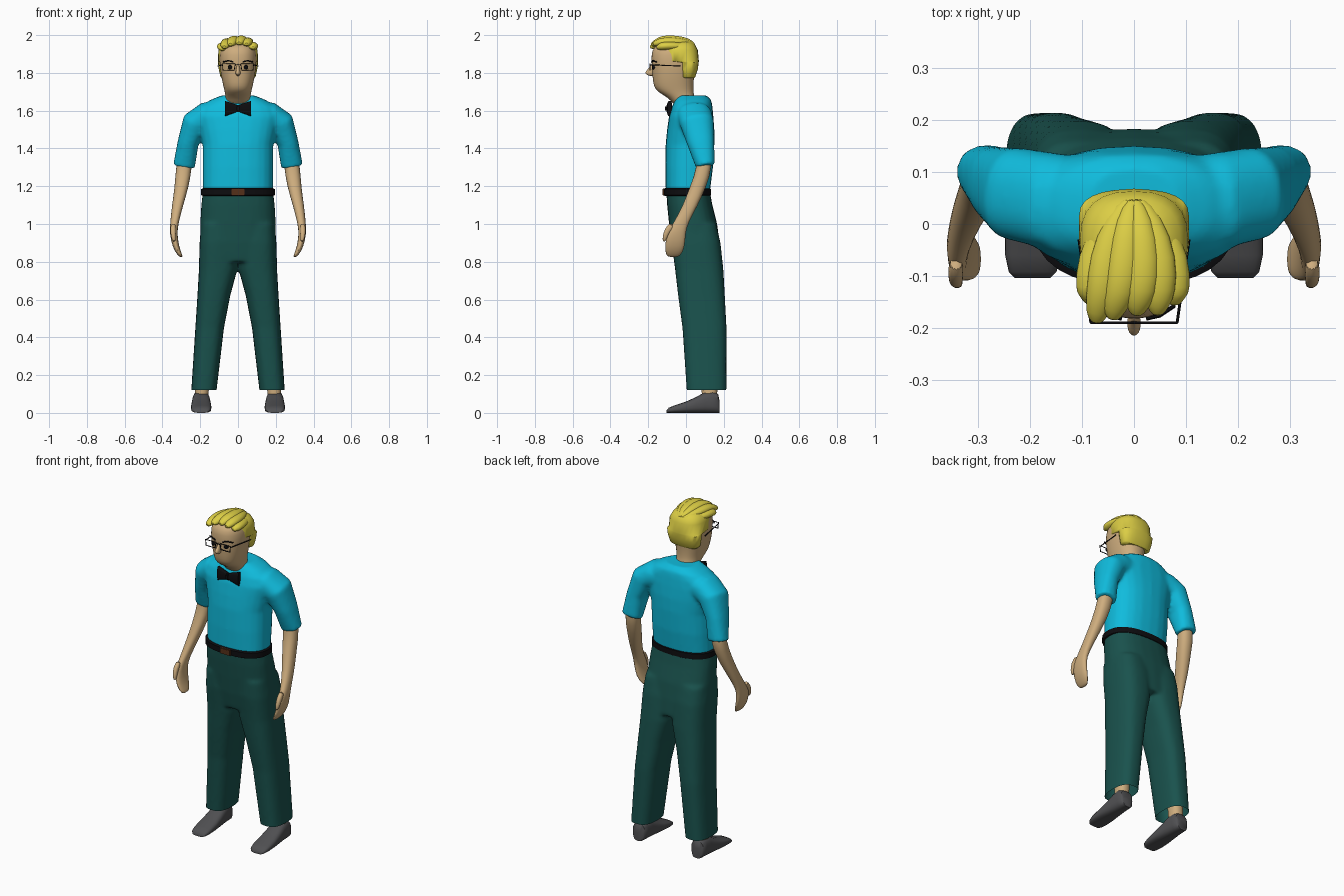
import bpy, bmesh, math
from mathutils import Vector

X, Y, Z = Vector((1, 0, 0)), Vector((0, 1, 0)), Vector((0, 0, 1))


def mat(name, rgb):
    m = bpy.data.materials.new(name)
    m.diffuse_color = (*rgb, 1)
    return m


SKIN = mat("skin", (0.62, 0.42, 0.21))
HAIR = mat("hair", (0.72, 0.62, 0.06))
SHIRT = mat("shirt", (0.005, 0.5, 0.72))
CLOTH = mat("trouser_cloth", (0.01, 0.085, 0.075))
BLACK = mat("black", (0.004, 0.004, 0.005))
BROWN = mat("buckle_brown", (0.09, 0.03, 0.01))
SHOE = mat("shoe_grey", (0.08, 0.08, 0.085))


def finish(name, bm, material, mirror=False, subsurf=0, angle=50):
    me = bpy.data.meshes.new(name)
    bmesh.ops.recalc_face_normals(bm, faces=bm.faces[:])
    for f in bm.faces:
        f.smooth = True
    bm.to_mesh(me)
    bm.free()
    me.set_sharp_from_angle(angle=math.radians(angle))
    me.materials.append(material)
    ob = bpy.data.objects.new(name, me)
    bpy.context.collection.objects.link(ob)
    if mirror:
        ob.modifiers.new("mirror", "MIRROR").use_mirror_merge = False
    if subsurf:
        s = ob.modifiers.new("subsurf", "SUBSURF")
        s.levels = s.render_levels = subsurf
    return ob


def absorb(objects):
    """Collect the evaluated surfaces of objects in one bmesh and remove the objects."""
    dg = bpy.context.evaluated_depsgraph_get()
    bm = bmesh.new()
    for ob in objects:
        me = bpy.data.meshes.new_from_object(ob.evaluated_get(dg))
        bm.from_mesh(me)
        bpy.data.meshes.remove(me)
    for ob in objects:
        bpy.data.objects.remove(ob)
    return bm


def loft(name, rings, material, axis=None, ref=X, e=2.3, n=24, **kw):
    """Bridge superellipse rings (x, y, z, a, b); a lies along ref.
    With no fixed axis the rings turn to follow the path."""
    bm = bmesh.new()
    pts = [Vector(r[:3]) for r in rings]
    loops = []
    for i, r in enumerate(rings):
        t = axis or (pts[min(i + 1, len(pts) - 1)] - pts[max(i - 1, 0)]).normalized()
        u = (ref - t * ref.dot(t)).normalized()
        v = t.cross(u)
        loop = []
        for k in range(n):
            c, s = math.cos(2 * math.pi * k / n), math.sin(2 * math.pi * k / n)
            c = math.copysign(abs(c) ** (2 / e), c)
            s = math.copysign(abs(s) ** (2 / e), s)
            loop.append(bm.verts.new(pts[i] + u * c * r[3] + v * s * r[4]))
        loops.append(loop)
    for p, q in zip(loops, loops[1:]):
        for k in range(n):
            bm.faces.new((p[k], p[(k + 1) % n], q[(k + 1) % n], q[k]))
    bm.faces.new(loops[0])
    bm.faces.new(loops[-1])
    return finish(name, bm, material, **kw)


def stack(name, levels, material, **kw):
    """Upright loft from (z, y_front, y_back, half_width)."""
    rings = [(0, (f + b) / 2, z, w, (b - f) / 2) for z, f, b, w in levels]
    return loft(name, rings, material, axis=Z, **kw)


def fuse(name, parts, material, voxel=0.011, cut_z=None):
    """Blend closed parts into one soft skin."""
    tmp = finish(name + "_raw", absorb(parts), material)
    r = tmp.modifiers.new("remesh", "REMESH")
    r.mode, r.voxel_size = "VOXEL", voxel
    s = tmp.modifiers.new("smooth", "SMOOTH")
    s.factor, s.iterations = 0.5, 6
    bm = absorb([tmp])
    if cut_z is not None:
        bmesh.ops.bisect_plane(bm, geom=bm.verts[:] + bm.edges[:] + bm.faces[:],
                               plane_co=(0, 0, cut_z), plane_no=Z, clear_inner=True)
    return finish(name, bm, material)


def wire(name, lines, radius, material, mirror=False):
    cu = bpy.data.curves.new(name, "CURVE")
    cu.dimensions, cu.bevel_depth, cu.bevel_resolution = "3D", radius, 1
    cu.use_fill_caps = True
    for pts, closed in lines:
        sp = cu.splines.new("POLY")
        sp.points.add(len(pts) - 1)
        for p, co in zip(sp.points, pts):
            p.co = (*co, 1)
        sp.use_cyclic_u = closed
    tmp = bpy.data.objects.new(name + "_curve", cu)
    bpy.context.collection.objects.link(tmp)
    return finish(name, absorb([tmp]), material, mirror=mirror)


def box(name, loc, size, material, bevel):
    bm = bmesh.new()
    bmesh.ops.create_cube(bm, size=1)
    bmesh.ops.scale(bm, vec=size, verts=bm.verts[:])
    bmesh.ops.bevel(bm, geom=bm.edges[:], offset=bevel, segments=2, affect="EDGES")
    bmesh.ops.translate(bm, vec=loc, verts=bm.verts[:])
    return finish(name, bm, material)


# trousers: hips and mirrored legs, open at the hem
hips = stack("hips", [(0.80, -0.06, 0.185, 0.19), (0.9, -0.078, 0.178, 0.2), (1.0, -0.09, 0.165, 0.2),
                      (1.1, -0.1, 0.14, 0.195), (1.18, -0.105, 0.125, 0.185)], CLOTH, e=2.5)
legs = loft("legs", [(0.184, 0.11, 0.08, 0.066, 0.104), (0.15, 0.098, 0.45, 0.076, 0.117),
                     (0.128, 0.082, 0.62, 0.087, 0.124), (0.105, 0.07, 0.76, 0.102, 0.128),
                     (0.1, 0.053, 0.9, 0.104, 0.13), (0.1, 0.04, 1.0, 0.095, 0.12)],
            CLOTH, axis=Z, e=2.7, mirror=True)
fuse("trousers", [hips, legs], CLOTH, cut_z=0.12)

# shirt: torso and mirrored short sleeves
torso = stack("torso", [(1.16, -0.107, 0.125, 0.185), (1.3, -0.11, 0.143, 0.187), (1.42, -0.108, 0.15, 0.187),
                        (1.5, -0.1, 0.15, 0.205), (1.57, -0.09, 0.145, 0.225), (1.62, -0.075, 0.14, 0.205),
                        (1.655, -0.06, 0.135, 0.15), (1.68, -0.045, 0.11, 0.09)], SHIRT, e=2.4)
sleeves = loft("sleeves", [(0.07, 0.04, 1.585, 0.085, 0.065), (0.17, 0.046, 1.57, 0.093, 0.075),
                           (0.226, 0.058, 1.535, 0.09, 0.072), (0.264, 0.078, 1.43, 0.072, 0.056),
                           (0.286, 0.103, 1.305, 0.05, 0.058)], SHIRT, ref=Y, mirror=True)
fuse("shirt", [torso, sleeves], SHIRT, voxel=0.01)

# belt and buckle
stack("belt", [(1.148, -0.11, 0.125, 0.185), (1.153, -0.119, 0.133, 0.195), (1.185, -0.119, 0.133, 0.195),
               (1.19, -0.11, 0.125, 0.185)], BLACK, e=2.4, n=32)
box("buckle", (0, -0.117, 1.169), (0.07, 0.016, 0.036), BROWN, 0.003)

# bow tie
loft("bow_wings", [(0.0, -0.09, 1.612, 0.016, 0.011), (0.02, -0.091, 1.612, 0.024, 0.012),
                   (0.07, -0.086, 1.611, 0.041, 0.012)], BLACK, axis=X, ref=Z, e=4, n=16, mirror=True)
box("bow_knot", (0, -0.095, 1.612), (0.03, 0.032, 0.038), BLACK, 0.008)

# forearms running into flat hands
loft("arms", [(0.272, 0.09, 1.40, 0.036, 0.038), (0.287, 0.1, 1.30, 0.041, 0.043),
              (0.297, 0.065, 1.2, 0.044, 0.038), (0.32, 0.024, 1.1, 0.04, 0.03),
              (0.338, -0.03, 1.0, 0.039, 0.022), (0.342, -0.054, 0.95, 0.052, 0.02),
              (0.33, -0.058, 0.88, 0.053, 0.018), (0.31, -0.066, 0.84, 0.043, 0.014),
              (0.3, -0.068, 0.824, 0.025, 0.008)],
     SKIN, axis=-Z, ref=Y, n=16, mirror=True, subsurf=1)
loft("thumbs", [(0.342, -0.07, 1.0, 0.018, 0.015), (0.344, -0.1, 0.965, 0.017, 0.015),
                (0.342, -0.112, 0.93, 0.013, 0.013), (0.338, -0.117, 0.905, 0.007, 0.007)],
     SKIN, ref=Y, n=12, mirror=True, subsurf=1)

# shoes and ankles
shoe = [(0.178, 0.06, 0.03), (0.17, 0.1, 0.04), (0.14, 0.117, 0.044), (0.1, 0.11, 0.047), (0.05, 0.082, 0.051),
        (0.0, 0.06, 0.054), (-0.06, 0.04, 0.053), (-0.092, 0.027, 0.046), (-0.104, 0.012, 0.034)]
loft("shoes", [(0.195, y, h / 2, a, h / 2) for y, h, a in shoe], SHOE, axis=-Y, e=2.8, mirror=True)
loft("ankles", [(0.193, 0.125, 0.08, 0.036, 0.04), (0.187, 0.122, 0.22, 0.038, 0.045)],
     SKIN, axis=Z, mirror=True)

# head with neck
stack("head", [(1.61, -0.05, 0.055, 0.06), (1.66, -0.083, 0.048, 0.064), (1.685, -0.125, 0.042, 0.068),
               (1.705, -0.156, 0.04, 0.072), (1.73, -0.171, 0.04, 0.078), (1.77, -0.177, 0.042, 0.087),
               (1.82, -0.181, 0.05, 0.096), (1.87, -0.184, 0.055, 0.1), (1.92, -0.182, 0.055, 0.097),
               (1.95, -0.155, 0.04, 0.08), (1.965, -0.1, 0.0, 0.04)], SKIN, subsurf=1)
stack("nose", [(1.85, -0.182, -0.17, 0.005), (1.825, -0.197, -0.165, 0.009), (1.807, -0.216, -0.165, 0.013),
               (1.795, -0.217, -0.165, 0.014), (1.783, -0.198, -0.165, 0.008)], SKIN, n=12, subsurf=1)

# eyes and brows
loft("eyes", [(0.042, -0.165, 1.83, 0.012, 0.012), (0.042, -0.178, 1.83, 0.011, 0.011),
              (0.042, -0.181, 1.83, 0.006, 0.006)], BLACK, axis=-Y, e=2, n=16, mirror=True)
wire("brows", [([(0.024, -0.182, 1.857), (0.05, -0.176, 1.865), (0.078, -0.157, 1.858)], False)],
     0.004, BLACK, mirror=True)

# glasses: lens frame, temple and bridge
lens = [(x, -0.19, z) for x, z in ((0.014, 1.849), (0.083, 1.849), (0.079, 1.814), (0.02, 1.814))]
temple = [(0.083, -0.19, 1.843), (0.106, -0.03, 1.836)]
bridge = [(0.0, -0.19, 1.843), (0.014, -0.19, 1.843)]
wire("glasses", [(lens, True), (temple, False), (bridge, False)], 0.0028, BLACK, mirror=True)

# hair: cap with stepped sideburns, then swept locks on top
stack("hair_cap", [(1.772, -0.02, 0.044, 0.083), (1.78, -0.033, 0.05, 0.093), (1.82, -0.037, 0.063, 0.102),
                   (1.855, -0.04, 0.067, 0.106), (1.862, -0.12, 0.068, 0.106), (1.92, -0.13, 0.063, 0.104),
                   (1.95, -0.13, 0.048, 0.09), (1.97, -0.1, 0.02, 0.055)], HAIR, e=2.5)
locks = [(-0.08, -0.085, -0.155, 1.943, 1.925), (-0.055, -0.072, -0.192, 1.965, 1.935),
         (-0.018, -0.04, -0.186, 1.977, 1.948), (0.02, 0.005, -0.178, 1.979, 1.955),
         (0.052, 0.045, -0.177, 1.969, 1.95), (0.077, 0.078, -0.158, 1.945, 1.932)]
for i, (xm, xt, yt, zm, zt) in enumerate(locks):
    loft(f"hair_lock_{i + 1}", [(0.1 * xm, 0.05, 1.945, 0.01, 0.008), (0.6 * xm, 0.01, zm - 0.008, 0.026, 0.018),
                                (xm, -0.07, zm, 0.033, 0.022), (xm * 0.7 + xt * 0.3, -0.13, zm - 0.004, 0.032, 0.023),
                                (xt, yt + 0.02, zt + 0.006, 0.024, 0.018), (xt, yt, zt, 0.01, 0.008)],
         HAIR, e=2, n=12, subsurf=1)
